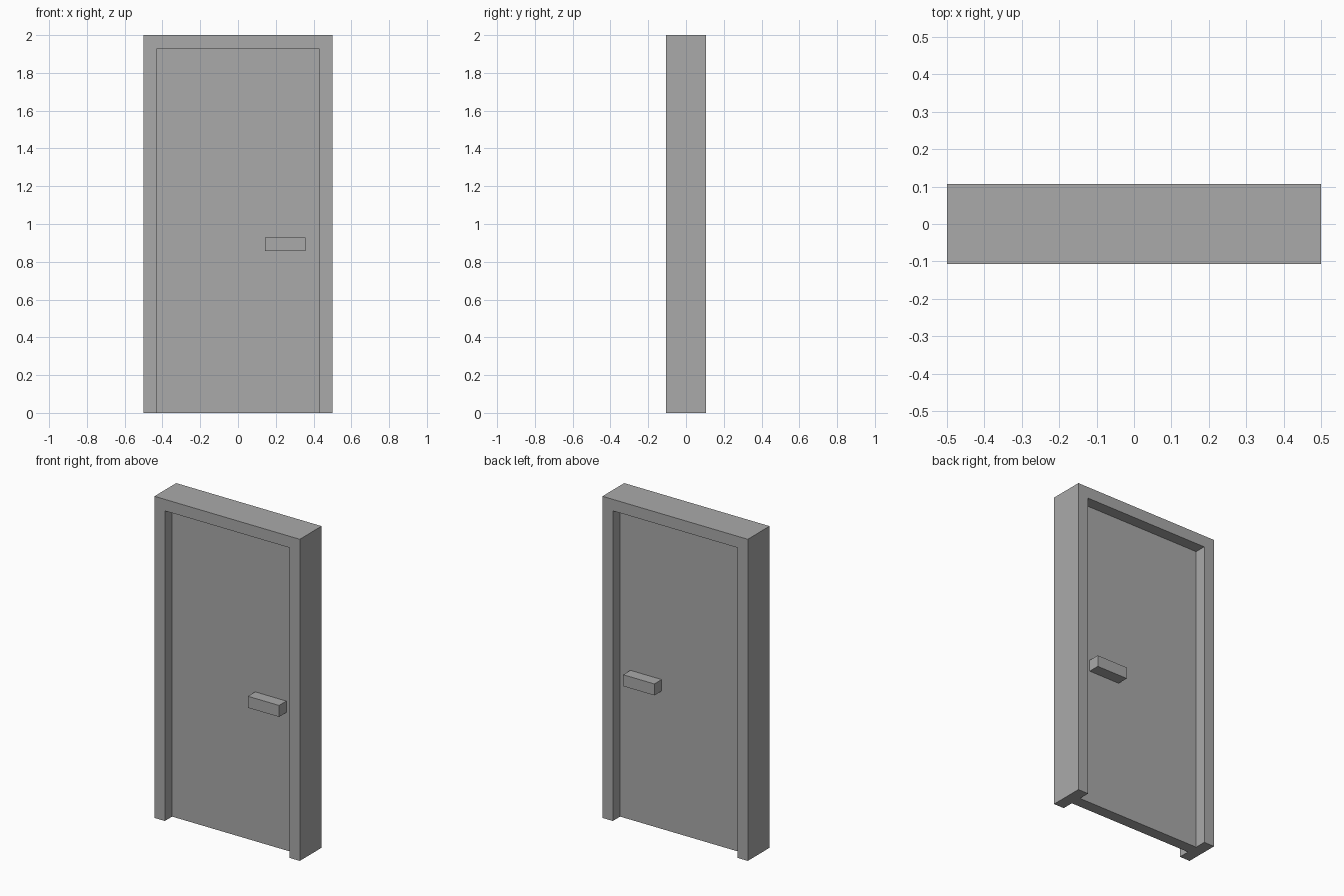
import bpy
import bmesh

old = bpy.data.objects.get("Cube")
if old:
    bpy.data.objects.remove(old, do_unlink=True)

U = 1 / 14          # module: the thickness of the frame, the panel and the handles

grey = bpy.data.materials.new("plain_grey")
grey.use_nodes = True
color = (0.4, 0.4, 0.4, 1)
grey.diffuse_color = color
grey.node_tree.nodes["Principled BSDF"].inputs["Base Color"].default_value = color


def slab(name, outline, y0, y1):
    """Extrude an outline in the x-z plane from y0 to y1, all in modules."""
    bm = bmesh.new()
    face = bm.faces.new([bm.verts.new((x * U, y0 * U, z * U)) for x, z in outline])
    new = bmesh.ops.extrude_face_region(bm, geom=[face])["geom"]
    moved = [v for v in new if isinstance(v, bmesh.types.BMVert)]
    bmesh.ops.translate(bm, verts=moved, vec=(0, (y1 - y0) * U, 0))
    bmesh.ops.recalc_face_normals(bm, faces=bm.faces)
    mesh = bpy.data.meshes.new(name)
    bm.to_mesh(mesh)
    bm.free()
    mesh.materials.append(grey)
    obj = bpy.data.objects.new(name, mesh)
    bpy.context.collection.objects.link(obj)
    return obj


def rect(x0, x1, z0, z1):
    return [(x0, z0), (x1, z0), (x1, z1), (x0, z1)]


# Door frame: two jambs and a lintel in one arch
arch = [(-7, 0), (-6, 0), (-6, 27), (6, 27), (6, 0), (7, 0), (7, 28), (-7, 28)]
slab("door_frame", arch, -1.5, 1.5)

# Door leaf, recessed equally on both sides
slab("door_panel", rect(-6, 6, 0, 27), -0.5, 0.5)

# Bar handles, one on each side
for side, s in (("front", -1), ("back", 1)):
    slab(side + "_handle", rect(2, 5, 12, 13), s * 0.5, s * 1.5)
